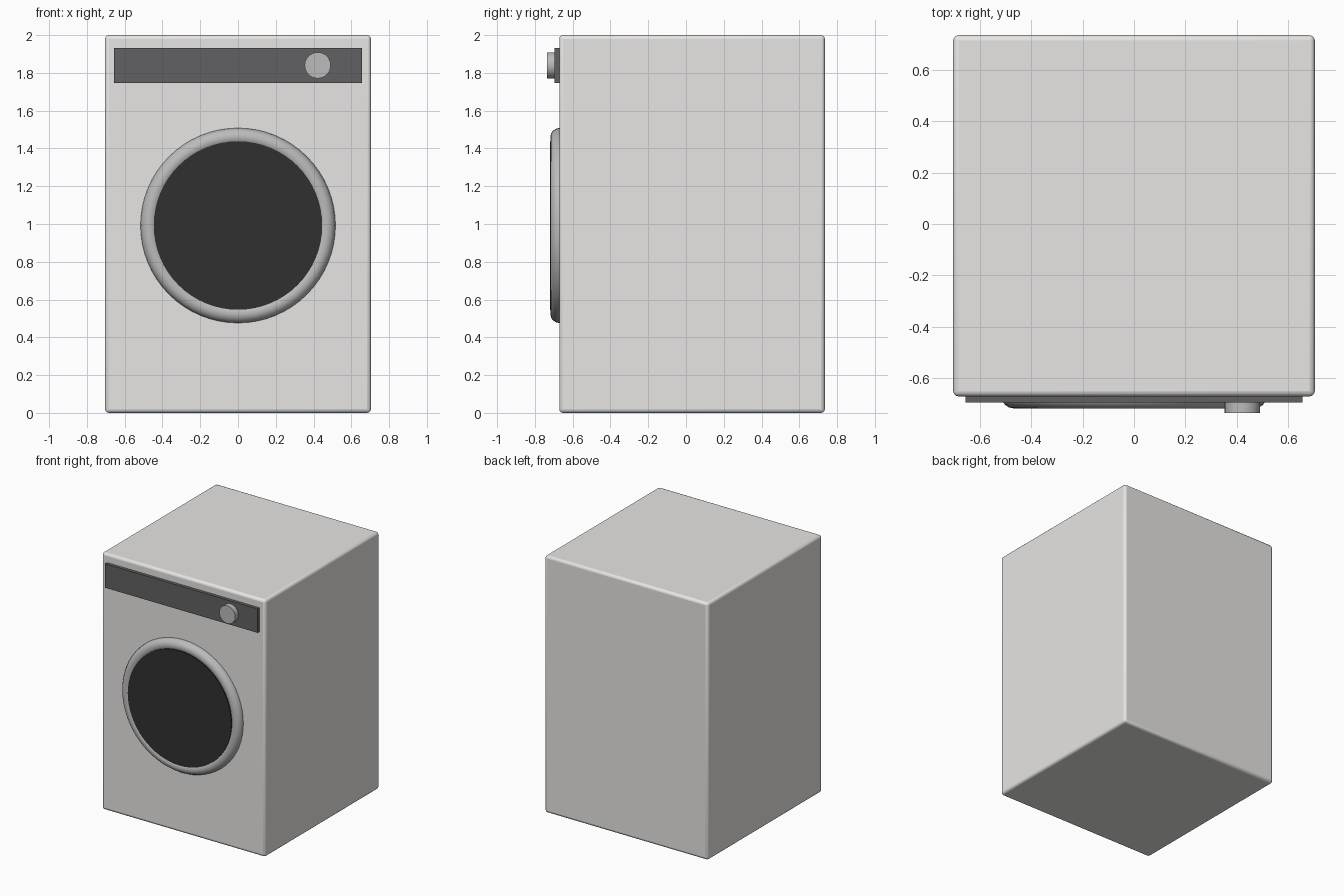
import bpy
import math

if "Cube" in bpy.data.objects:
    bpy.data.objects.remove(bpy.data.objects["Cube"])

FRONT = -0.671          # y of the cabinet's front face
DOOR_Z = 0.992
TURN = (math.pi / 2, 0, 0)


def paint(obj, name, rgb):
    mat = bpy.data.materials.get(name) or bpy.data.materials.new(name)
    mat.diffuse_color = (*rgb, 1)
    mat.use_nodes = True
    mat.node_tree.nodes["Principled BSDF"].inputs["Base Color"].default_value = mat.diffuse_color
    obj.data.materials.append(mat)


def finish(name, bevel=0, segments=3):
    obj = bpy.context.object
    obj.name = name
    if bevel:
        mod = obj.modifiers.new("Bevel", 'BEVEL')
        mod.width = bevel
        mod.segments = segments
    bpy.ops.object.shade_smooth_by_angle(angle=math.radians(35))
    return obj


def box(name, x, y, z, bevel=0):
    bpy.ops.mesh.primitive_cube_add(size=1, location=[sum(r) / 2 for r in (x, y, z)])
    bpy.context.object.scale = [r[1] - r[0] for r in (x, y, z)]
    bpy.ops.object.transform_apply(location=False, rotation=False, scale=True)
    return finish(name, bevel)


def front_disc(name, x, z, radius, y0, y1, sides=48):
    bpy.ops.mesh.primitive_cylinder_add(vertices=sides, radius=radius, depth=y1 - y0,
                                        location=(x, (y0 + y1) / 2, z), rotation=TURN)
    return finish(name)


# Cabinet with softened edges
cabinet = box("cabinet", (-0.704, 0.704), (FRONT, 0.735), (0, 2), bevel=0.02)
paint(cabinet, "warm_white", (0.8, 0.79, 0.77))

# Control panel strip and dial
panel = box("control_panel", (-0.657, 0.657), (-0.696, FRONT + 0.02), (1.746, 1.932))
paint(panel, "dark_grey", (0.12, 0.12, 0.125))
dial = front_disc("program_dial", 0.422, 1.84, 0.069, -0.735, -0.68, 32)
paint(dial, "light_grey", (0.5, 0.5, 0.5))

# Door: round rim half sunk into the cabinet, and flat dark glass
bpy.ops.mesh.primitive_torus_add(major_radius=0.469, minor_radius=0.047,
                                 major_segments=64, minor_segments=16,
                                 location=(0, FRONT, DOOR_Z), rotation=TURN)
rim = finish("door_rim")
paint(rim, "rim_grey", (0.5, 0.5, 0.51))
glass = front_disc("door_glass", 0, DOOR_Z, 0.446, -0.719, FRONT + 0.02, 64)
paint(glass, "dark_glass", (0.03, 0.03, 0.03))
